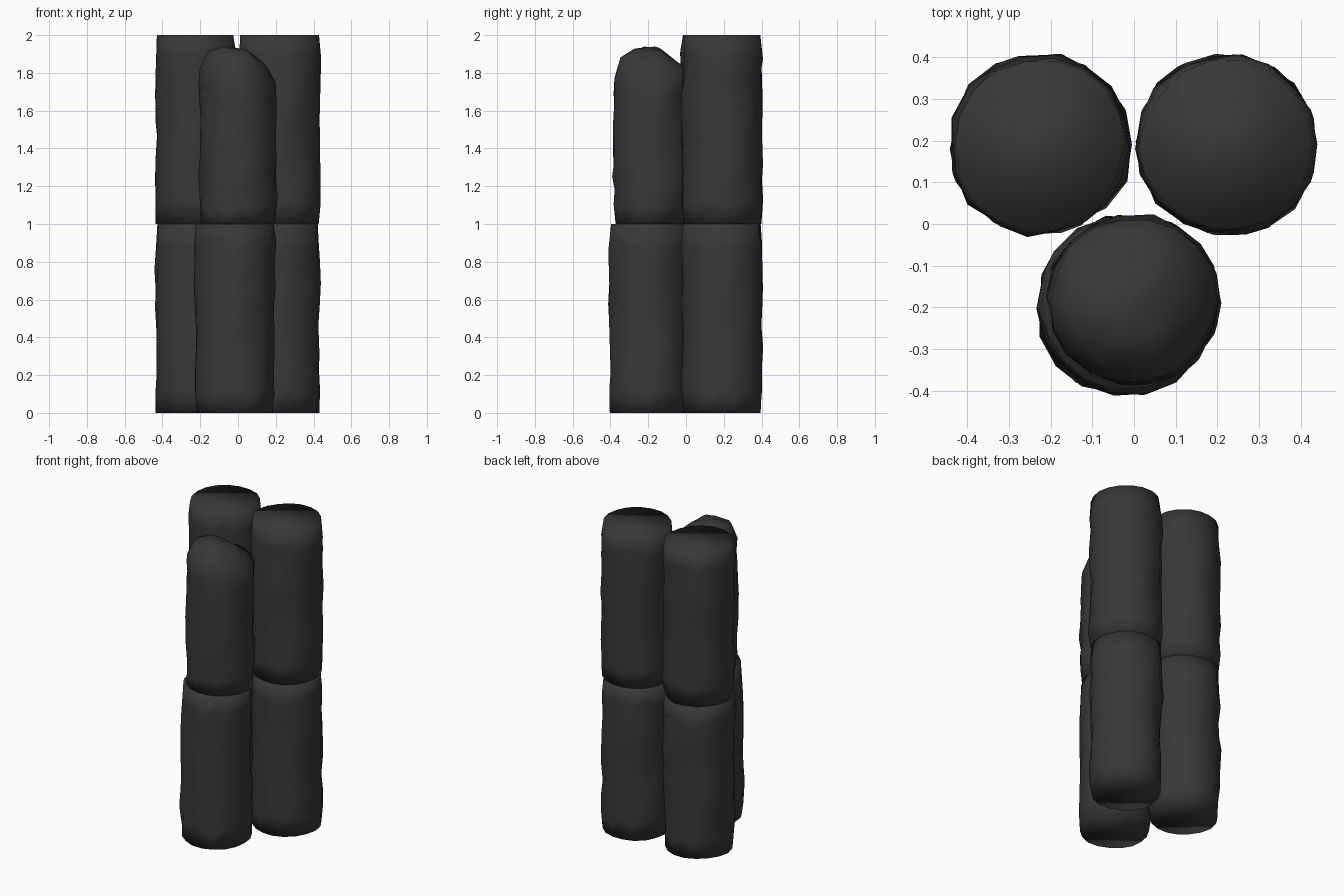
import bpy, bmesh, math, random
from mathutils import Vector, noise

if "Cube" in bpy.data.objects:
    bpy.data.objects.remove(bpy.data.objects["Cube"])

random.seed(7)
SIDES, RINGS = 18, 9
dark = bpy.data.materials.new("charcoal")
dark.diffuse_color = (0.04, 0.04, 0.04, 1)
dark.use_nodes = True
dark.node_tree.nodes["Principled BSDF"].inputs["Base Color"].default_value = dark.diffuse_color


def slope(a, left, right, front, back):
    """Blend four compass heights around the rim."""
    c, s = math.cos(a), math.sin(a)
    return (right if c > 0 else left) * c * c + (back if s > 0 else front) * s * s


def log_section(name, x, y, z, radius, broken=False):
    bm = bmesh.new()
    seed = Vector((random.uniform(0, 50), random.uniform(0, 50), 0))
    rings = []
    # lumpy wall
    for j in range(RINGS + 1):
        t, ring = j / RINGS, []
        end = j in (0, RINGS)
        for i in range(SIDES):
            a = 2 * math.pi * i / SIDES
            da = 0 if end else random.uniform(-0.07, 0.07)
            dz = 0 if end else random.uniform(-0.025, 0.025)
            top = slope(a, 0.83, 0.75, 0.77, 0.83) if broken else 1.0
            p = Vector((math.cos(a), math.sin(a), t * 3)) * 1.3 + seed
            r = radius + 0.012 * noise.noise(p)
            r += 0 if end else random.uniform(-0.005, 0.008)
            if end and (j == 0 or not broken):
                r -= 0.006
            ring.append(bm.verts.new((x + r * math.cos(a + da),
                                      y + r * math.sin(a + da), z + t * top + dz)))
        rings.append(ring)
    # uneven broken crown
    if broken:
        for f, hs in ((0.78, (0.915, 0.83, 0.88, 0.85)), (0.4, (0.94, 0.90, 0.925, 0.91))):
            ring = []
            for i in range(SIDES):
                a = 2 * math.pi * i / SIDES
                h = slope(a, *hs) + random.uniform(-0.006, 0.006)
                ring.append(bm.verts.new((x + radius * f * math.cos(a),
                                          y - 0.01 + radius * f * math.sin(a), z + h)))
            rings.append(ring)
    for lo, hi in zip(rings, rings[1:]):
        for i in range(SIDES):
            k = (i + 1) % SIDES
            bm.faces.new((lo[i], lo[k], hi[k], hi[i]))
    # end caps
    bm.faces.new(rings[0][::-1])
    if broken:
        peak = bm.verts.new((x - 0.02, y - 0.02, z + 0.935))
        for i in range(SIDES):
            bm.faces.new((rings[-1][i], rings[-1][(i + 1) % SIDES], peak))
    else:
        bm.faces.new(rings[-1])
    bmesh.ops.recalc_face_normals(bm, faces=bm.faces)
    for f in bm.faces:
        f.smooth = True
    me = bpy.data.meshes.new(name)
    bm.to_mesh(me)
    bm.free()
    me.materials.append(dark)
    ob = bpy.data.objects.new(name, me)
    bpy.context.collection.objects.link(ob)


# two full columns at the back
for side, cx in (("left", -0.227), ("right", 0.223)):
    log_section(side + "_lower_column", cx, 0.19, 0, 0.211)
    log_section(side + "_upper_column", cx, 0.19, 1, 0.211)
# broken column at the front
log_section("front_lower_column", -0.018, -0.197, 0, 0.211)
log_section("front_upper_column", -0.002, -0.183, 1, 0.200, broken=True)
